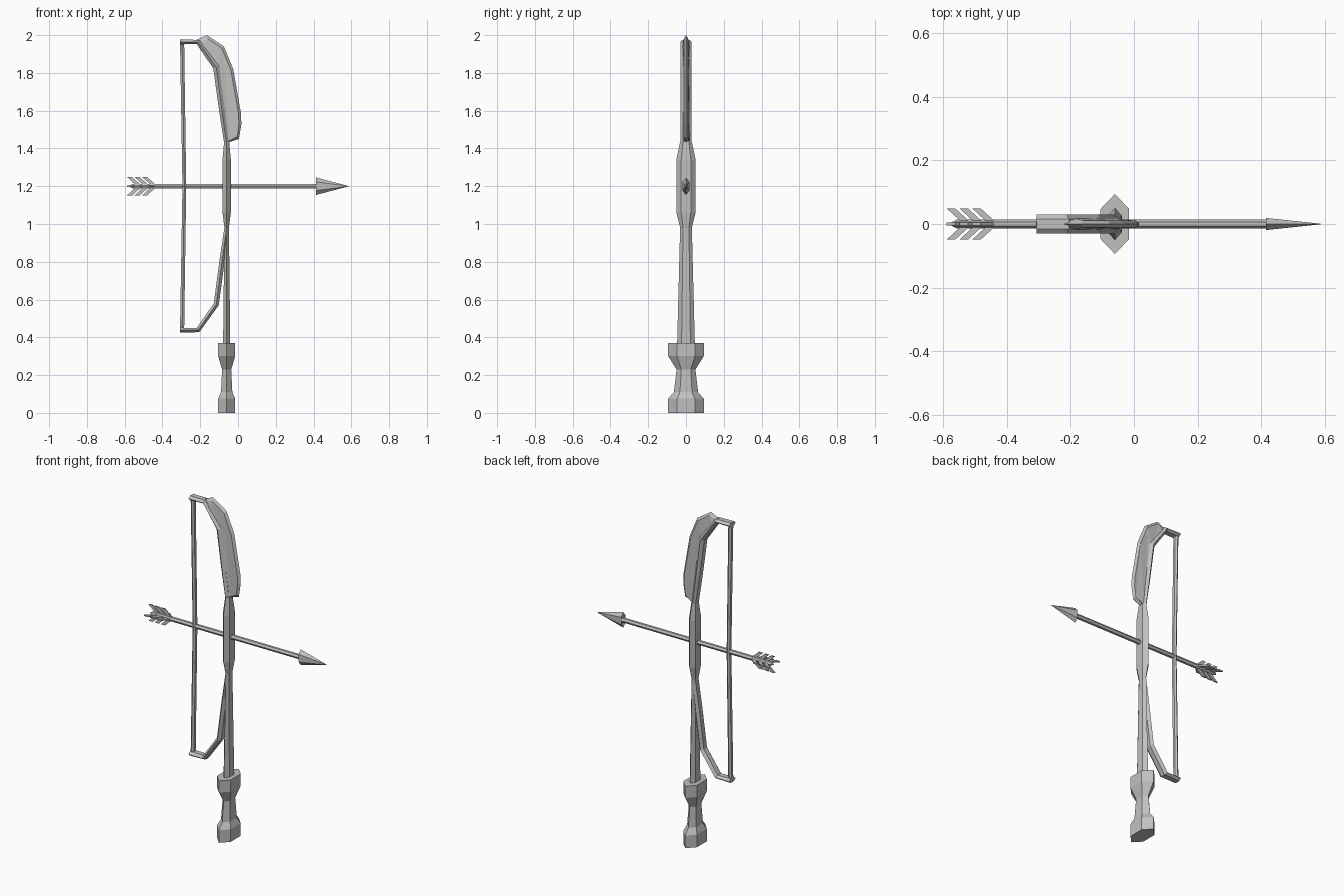
import bpy, bmesh, math
from mathutils import Vector

if "Cube" in bpy.data.objects:
    bpy.data.objects.remove(bpy.data.objects["Cube"])

grey = bpy.data.materials.new("plain grey")
grey.diffuse_color = (0.53, 0.53, 0.53, 1)
grey.use_nodes = True
grey.node_tree.nodes["Principled BSDF"].inputs["Base Color"].default_value = grey.diffuse_color


def finish(name, bm):
    bmesh.ops.recalc_face_normals(bm, faces=bm.faces)
    me = bpy.data.meshes.new(name)
    bm.to_mesh(me)
    bm.free()
    me.materials.append(grey)
    ob = bpy.data.objects.new(name, me)
    bpy.context.collection.objects.link(ob)
    return ob


HEX = [(0, 1), (1, .5), (1, -.5), (0, -1), (-1, -.5), (-1, .5)]
HEX_TURNED = [(b, a) for a, b in HEX]


def loft(name, path, shape=HEX):
    """Six-sided tube along (x, z, half thickness, half y) stations."""
    bm = bmesh.new()
    rings = []
    for i, (x, z, h, w) in enumerate(path):
        a, b = path[max(i - 1, 0)], path[min(i + 1, len(path) - 1)]
        t = Vector((b[0] - a[0], 0, b[1] - a[1])).normalized()
        n = Vector((t.z, 0, -t.x))
        rings.append([bm.verts.new(Vector((x, 0, z)) + n * h * u + Vector((0, w * v, 0)))
                      for u, v in shape])
    for r, s in zip(rings, rings[1:]):
        for k in range(6):
            j = (k + 1) % 6
            bm.faces.new((r[k], r[j], s[j], s[k]))
    bm.faces.new(rings[0])
    bm.faces.new(rings[-1])
    return finish(name, bm)


CX = -0.06
# pommel and hand grip
loft("handle", [(CX, z, h, w) for z, h, w in [
    (0, .045, .094), (.075, .045, .094), (.11, .03, .064), (.23, .024, .05),
    (.30, .045, .094), (.37, .045, .094)]])
# staff with the thicker bow grip
loft("staff", [(CX, z, h, w) for z, h, w in [
    (.36, .019, .047), (.98, .012, .031), (1.06, .022, .051),
    (1.34, .022, .051), (1.44, .013, .03)]])
# bow limbs
loft("upper_limb", [(CX, 1.42, .012, .03), (-.085, 1.60, .015, .03), (-.115, 1.83, .017, .03),
                    (-.212, 1.964, .013, .03), (-.306, 1.964, .013, .03)])
loft("lower_limb", [(CX, .98, .012, .03), (-.085, .80, .014, .03), (-.115, .575, .014, .03),
                    (-.212, .438, .013, .03), (-.306, .438, .013, .03)])
# string
loft("bow_string", [(-.296, .435, .011, .016), (-.284, 1.2, .01, .016), (-.296, 1.966, .011, .016)])

# blade on the upper limb: thick at the limb, thin at the outer edge
inner = [(-.21, 1.965), (-.185, 1.94), (-.115, 1.83), (-.095, 1.68), (-.075, 1.53), (-.055, 1.435)]
outer = [(-.22, 1.975), (-.165, 2.0), (-.075, 1.94), (-.025, 1.82), (.015, 1.59), (.018, 1.53),
         (.005, 1.45), (-.05, 1.432)]
middle = [(-.205, 1.967), (-.162, 1.982), (-.085, 1.93), (-.038, 1.815), (.002, 1.59), (.005, 1.53),
          (-.004, 1.463), (-.045, 1.442)]
bm = bmesh.new()
edge = [bm.verts.new((x, 0, z)) for x, z in outer]
for s in (-1, 1):
    mid = [bm.verts.new((x, s * .011, z)) for x, z in middle]
    inn = [bm.verts.new((x, s * .018, z)) for x, z in inner]
    for k in range(len(outer) - 1):
        bm.faces.new((edge[k], edge[k + 1], mid[k + 1], mid[k]))
    bm.faces.new(mid + inn[::-1])
    if s < 0:
        first = inn
for k in range(len(inner) - 1):
    bm.faces.new((first[k], first[k + 1], inn[k + 1], inn[k]))
bmesh.ops.triangulate(bm, faces=[f for f in bm.faces if len(f.verts) > 4])
bmesh.ops.holes_fill(bm, edges=[e for e in bm.edges if e.is_boundary])
finish("blade", bm)

# arrow
Z = 1.2
loft("arrow_shaft", [(-.578, Z, .003, .003), (-.555, Z, .012, .014), (.42, Z, .012, .014)])
loft("arrow_head", [(.425, Z, .01, .01), (.414, Z, .046, .019), (.585, Z, .001, .001)], HEX_TURNED)

# slanted feather barbs in four directions
bm = bmesh.new()
for q in range(4):
    c, s = round(math.cos(q * math.pi / 2)), round(math.sin(q * math.pi / 2))
    for i in range(3):
        x0 = -.588 + .04 * i
        sides = []
        for t in (-.004, .004):
            prof = [(x0, .049), (x0 + .027, .049), (x0 + .076, .004), (x0 + .049, .004)]
            sides.append([bm.verts.new((x, r * c - t * s, Z + r * s + t * c)) for x, r in prof])
        a, b = sides
        bm.faces.new(a)
        bm.faces.new(b)
        for k in range(4):
            j = (k + 1) % 4
            bm.faces.new((a[k], a[j], b[j], b[k]))
finish("arrow_feathers", bm)
